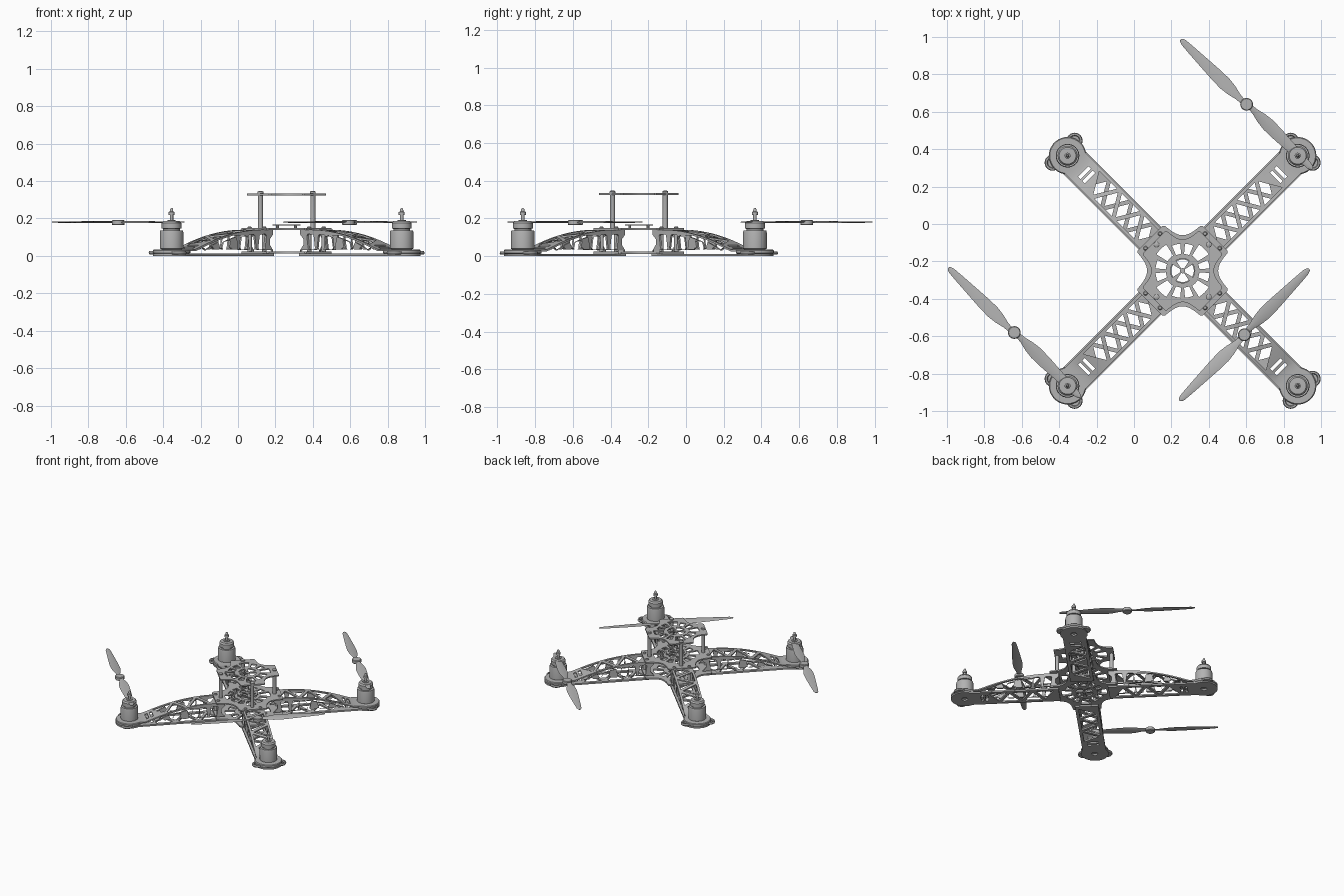
import bpy, bmesh
from math import sin, cos, pi, radians
from mathutils import Matrix, Vector

cube = bpy.data.objects.get("Cube")
if cube:
    bpy.data.objects.remove(cube, do_unlink=True)

grey = bpy.data.materials.new("plain_grey")
grey.use_nodes = True
COLOUR = (0.45, 0.45, 0.45, 1)
grey.diffuse_color = COLOUR
grey.node_tree.nodes["Principled BSDF"].inputs["Base Color"].default_value = COLOUR

CENTRE = Vector((0.26, -0.25, 0))   # middle of the frame
REACH = 0.87                        # frame middle to motor
scene = bpy.context.scene


def place(name, mesh, loc=(0, 0, 0), turn=0):
    ob = bpy.data.objects.new(name, mesh)
    ob.location = loc
    ob.rotation_euler.z = turn
    scene.collection.objects.link(ob)
    return ob


def finish(bm, name):
    bmesh.ops.recalc_face_normals(bm, faces=bm.faces)
    mesh = bpy.data.meshes.new(name)
    bm.to_mesh(mesh)
    bm.free()
    mesh.materials.append(grey)
    mesh.shade_smooth()
    mesh.set_sharp_from_angle(angle=radians(35))
    return mesh


def panel(name, loops, thick, matrix=None, bend=None):
    """Flat sheet: first loop is the outline, the others are holes."""
    curve = bpy.data.curves.new(name, 'CURVE')
    curve.dimensions = '2D'
    curve.fill_mode = 'BOTH'
    curve.extrude = thick / 2
    for loop in loops:
        s = curve.splines.new('POLY')
        s.points.add(len(loop) - 1)
        for p, (x, y) in zip(s.points, loop):
            p.co = (x, y, 0, 1)
        s.use_cyclic_u = True
    ob = place(name, curve)
    bpy.context.view_layer.update()
    dg = bpy.context.evaluated_depsgraph_get()
    raw = bpy.data.meshes.new_from_object(ob.evaluated_get(dg))
    bpy.data.objects.remove(ob, do_unlink=True)
    bpy.data.curves.remove(curve)
    bm = bmesh.new()
    bm.from_mesh(raw)
    bpy.data.meshes.remove(raw)
    bmesh.ops.remove_doubles(bm, verts=bm.verts, dist=1e-5)
    if bend:
        for i in range(1, 16):
            geom = bm.verts[:] + bm.edges[:] + bm.faces[:]
            bmesh.ops.bisect_plane(bm, geom=geom, plane_co=(0.18 + i * 0.042, 0, 0),
                                   plane_no=(1, 0, 0))
        for v in bm.verts:
            v.co.z += bend(v.co.x)
    if matrix:
        bm.transform(matrix)
    return finish(bm, name)


def lathe(name, profile, steps=32):
    bm = bmesh.new()
    rings = [[bm.verts.new((r * cos(2 * pi * i / steps), r * sin(2 * pi * i / steps), z))
              for i in range(steps)] for r, z in profile]
    for a, b in zip(rings, rings[1:]):
        for i in range(steps):
            j = (i + 1) % steps
            bm.faces.new((a[i], a[j], b[j], b[i]))
    bm.faces.new(rings[0])
    bm.faces.new(rings[-1])
    return finish(bm, name)


def arc(x, y, r, a, b, n=16):
    return [(x + r * cos(radians(a + (b - a) * i / n)),
             y + r * sin(radians(a + (b - a) * i / n))) for i in range(n + 1)]


def sector(r0, r1, a, b):
    return arc(0, 0, r1, a, b, 6) + arc(0, 0, r0, b, a, 6)


def inset(tri, t):
    """Shrink a triangle so that bars of half width t are left around it."""
    a, b, c = (Vector(p) for p in tri)
    la, lb, lc = (b - c).length, (c - a).length, (a - b).length
    around = la + lb + lc
    mid = (a * la + b * lb + c * lc) / around
    radius = abs((b - a).cross(c - a)) / around
    return [tuple(mid + (p - mid) * (1 - t / radius)) for p in (a, b, c)]


def arch(r):
    return max(0.035, 0.14 - 0.4 * max(0, r - 0.25) ** 2)


def lattice(side):
    """Zigzag of triangular holes, then two slots, along an arm."""
    w, step = 0.072, 0.085
    tris = []
    for i in range(5):
        x = 0.2 + i * step
        s = side if i % 2 else -side
        tris.append(inset([(x, s * w), (x + 2 * step, s * w), (x + step, -s * w)], 0.011))
    slots = [[(x, -0.04), (x + 0.018, -0.04), (x + 0.018, 0.04), (x, 0.04)]
             for x in (0.70, 0.733)]
    return tris + slots


# Arm sheets: flat floor with round motor end, bent top lattice
floor_outline = [(0.18, 0.085), (0.18, -0.085)] + arc(REACH, 0, 0.1, -122, 122, 28)
floor = panel("arm_floor", [floor_outline] + lattice(-1) + [arc(REACH, 0, 0.022, 0, 345, 23)],
              0.012, Matrix.Translation((0, 0, 0.006)))
roof_outline = [(0.18, -0.078), (0.81, -0.078), (0.81, 0.078), (0.18, 0.078)]
roof = panel("arm_roof", [roof_outline] + lattice(1), 0.01, bend=lambda r: arch(r) - 0.005)

# Arm side wall with windows under the arch
wall_outline = [(0.82, 0.002), (0.18, 0.002), (0.18, 0.03), (0.205, 0.06), (0.205, 0.09),
                (0.18, 0.115)]
wall_outline += [(0.18 + 0.64 * i / 24, arch(0.18 + 0.64 * i / 24)) for i in range(25)]
windows = []
for i in range(7):
    a = 0.24 + i * 0.068
    b = a + 0.052
    lean = 0.01 if i % 2 else -0.01
    windows.append([(a + 0.006, 0.035), (b - 0.006, 0.035), (b, 0.042),
                    (b + lean, arch(b) - 0.03), (b - 0.008 + lean, arch(b) - 0.024),
                    (a + 0.008 + lean, arch(a) - 0.024), (a + lean, arch(a) - 0.03), (a, 0.042)])
wall = panel("arm_wall", [wall_outline] + windows, 0.012, Matrix.Rotation(pi / 2, 4, 'X'))

# Motor, mount, landing hoop, standoff
mount = lathe("motor_mount", [(0.094, 0.012), (0.1, 0.016), (0.1, 0.03), (0.095, 0.035)])
motor = lathe("motor", [(0.05, 0.033), (0.063, 0.04), (0.063, 0.125), (0.06, 0.137),
                        (0.045, 0.137), (0.045, 0.145), (0.053, 0.147), (0.053, 0.175),
                        (0.045, 0.186), (0.022, 0.187), (0.022, 0.192), (0.009, 0.192),
                        (0.009, 0.218), (0.016, 0.219), (0.016, 0.234), (0.009, 0.238),
                        (0.008, 0.25), (0.004, 0.255)])
hoop = lathe("landing_hoop", [(0.039, 0.008), (0.043, 0.016), (0.039, 0.026), (0.03, 0.026),
                              (0.026, 0.016), (0.03, 0.008), (0.039, 0.008)], 24)
standoff = lathe("standoff", [(0.014, 0.13), (0.014, 0.325), (0.016, 0.335), (0.016, 0.343),
                              (0.01, 0.347)], 12)
bolt = lathe("plate_bolt", [(0.012, 0.01), (0.012, 0.152), (0.008, 0.157)], 12)

for k in range(4):
    turn = pi / 4 + k * pi / 2
    spin = Matrix.Rotation(turn, 3, 'Z')
    place("arm_floor", floor, CENTRE, turn)
    place("arm_roof", roof, CENTRE, turn)
    hub = CENTRE + spin @ Vector((REACH, 0, 0))
    place("motor_mount", mount, hub, turn)
    place("motor", motor, hub, turn)
    for s in (-1, 1):
        place("arm_wall", wall, CENTRE + spin @ Vector((0, s * 0.072, 0)), turn)
        place("landing_hoop", hoop, CENTRE + spin @ Vector((0.9, s * 0.083, 0)), turn)
        place("plate_bolt", bolt, CENTRE + spin @ Vector((0.225, s * 0.055, 0)), turn)
    place("standoff", standoff, CENTRE + spin @ Vector((0.198, 0, 0)), turn)


# Centre plates: four straight corners joined by hollow sides
def plate(name, size, z, thick):
    outline, holes = [], []
    for k in range(4):
        spin = Matrix.Rotation(k * pi / 2, 2)
        side = [(0.24, -0.107)]
        side += [(0.24 - 0.05 * sin(pi * i / 10), -0.095 + 0.19 * i / 10) for i in range(11)]
        side += [(0.24, 0.107)]
        outline += [tuple(spin @ Vector(p) * size) for p in side]
        deg = k * 90
        holes += [sector(0.014, 0.065, deg - 33, deg + 33),
                  sector(0.09, 0.145, deg + 5, deg + 23),
                  sector(0.09, 0.145, deg - 23, deg - 5),
                  sector(0.095, 0.165, deg + 32, deg + 58)]
    mesh = panel(name, [outline] + holes, thick, Matrix.Translation((0, 0, z)))
    place(name, mesh, CENTRE)


plate("bottom_plate", 1.0, 0.018, 0.012)
plate("middle_plate", 1.0, 0.144, 0.01)
plate("top_plate", 0.88, 0.329, 0.01)
pad = panel("centre_pad", [arc(0, 0, 0.075, 0, 348, 29)]
            + [sector(0.014, 0.06, d - 33, d + 33) for d in (0, 90, 180, 270)],
            0.006, Matrix.Translation((0, 0, 0.166)))
place("centre_pad", pad, CENTRE)
post = lathe("pad_post", [(0.008, 0.14), (0.008, 0.166)], 10)
for k in range(4):
    place("pad_post", post, CENTRE + Vector((0.068 * cos(pi / 4 + k * pi / 2),
                                             0.068 * sin(pi / 4 + k * pi / 2), 0)))

# Two-blade propeller: lofted twisted sections, distance / chord / pitch
stations = [(0.02, 0.028, 14), (0.06, 0.036, 13), (0.11, 0.06, 11), (0.16, 0.072, 9),
            (0.23, 0.068, 7), (0.32, 0.056, 5), (0.41, 0.044, 4), (0.47, 0.034, 3),
            (0.488, 0.022, 3), (0.494, 0.008, 3)]
bm = bmesh.new()
for flip in (0, pi):
    rings = []
    for d, chord, pitch in stations:
        m = Matrix.Rotation(flip, 3, 'Z') @ Matrix.Rotation(radians(pitch), 3, 'X')
        rings.append([bm.verts.new(m @ Vector((d, chord / 2 * cos(t) + 0.004,
                                               0.003 * sin(t))))
                      for t in (pi * i / 4 for i in range(8))])
    for a, b in zip(rings, rings[1:]):
        for i in range(8):
            j = (i + 1) % 8
            bm.faces.new((a[i], a[j], b[j], b[i]))
    bm.faces.new(rings[0])
    bm.faces.new(rings[-1])
blades = finish(bm, "propeller_blades")
boss = lathe("propeller_hub", [(0.03, -0.016), (0.034, -0.012), (0.034, 0.008), (0.03, 0.012)], 24)
for x, y, turn in ((0.602, 0.64, 135), (-0.64, -0.58, 135), (0.59, -0.592, 45)):
    place("propeller_blades", blades, (x, y, 0.18), radians(turn))
    place("propeller_hub", boss, (x, y, 0.18))
